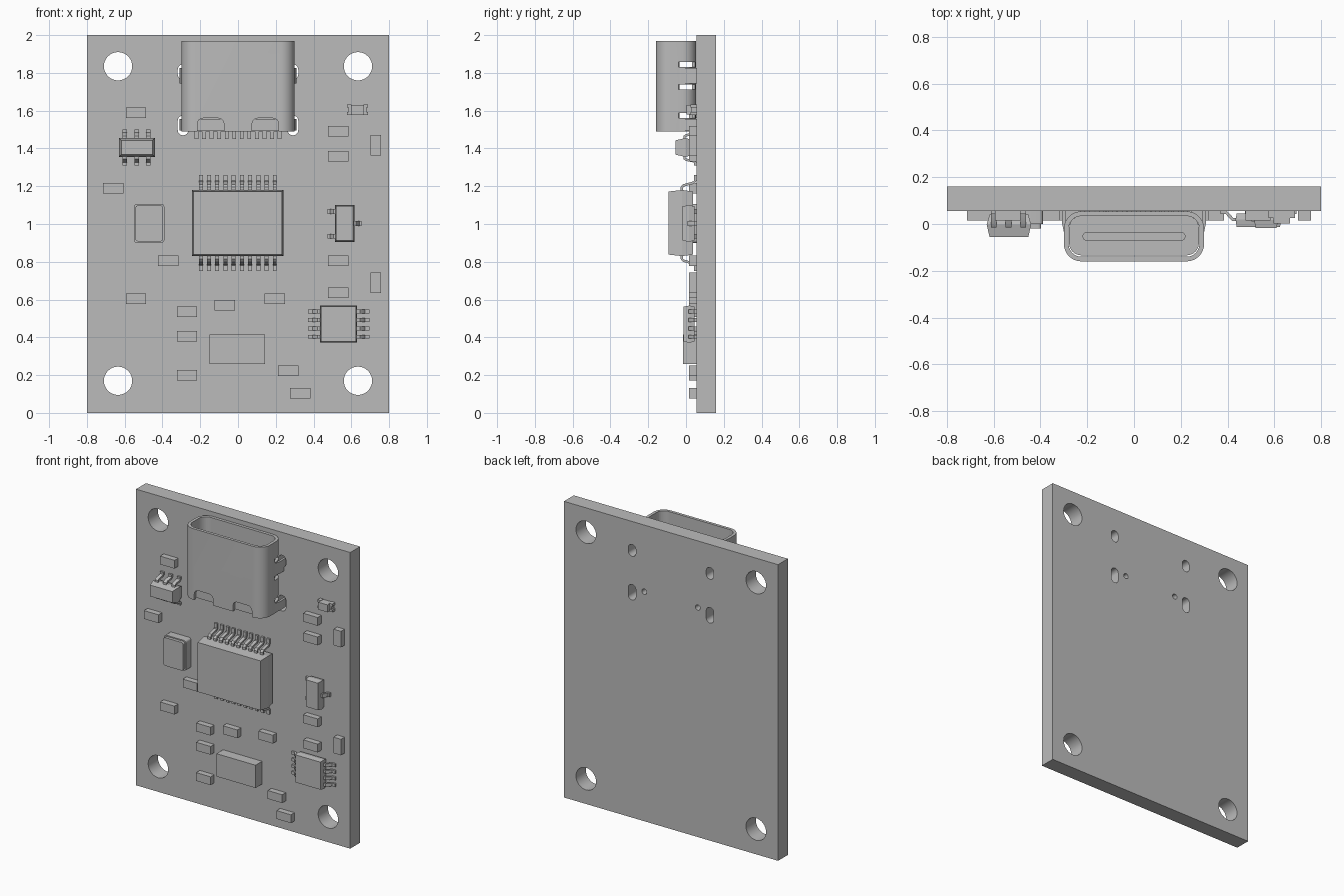
import bpy, bmesh, math
from mathutils import Vector

cube = bpy.data.objects.get("Cube")
if cube:
    bpy.data.objects.remove(cube, do_unlink=True)

grey = bpy.data.materials.new("plain grey")
grey.use_nodes = True
grey.diffuse_color = (0.5, 0.5, 0.5, 1)
grey.node_tree.nodes["Principled BSDF"].inputs["Base Color"].default_value = (0.5, 0.5, 0.5, 1)

FACE = 0.055    # front surface of the board
BACK = 0.16


def finish(name, bm, smooth=True):
    bmesh.ops.recalc_face_normals(bm, faces=bm.faces)
    mesh = bpy.data.meshes.new(name)
    bm.to_mesh(mesh)
    bm.free()
    mesh.materials.append(grey)
    ob = bpy.data.objects.new(name, mesh)
    bpy.context.collection.objects.link(ob)
    if smooth:
        smooth_object(ob)
    return ob


def smooth_object(ob):
    bpy.ops.object.select_all(action='DESELECT')
    ob.select_set(True)
    bpy.context.view_layer.objects.active = ob
    bpy.ops.object.shade_smooth_by_angle(angle=math.radians(30))


def loft(bm, rings):
    """Closed solid through matching rings of points."""
    loops = [[bm.verts.new(p) for p in ring] for ring in rings]
    n = len(loops[0])
    for a, b in zip(loops, loops[1:]):
        for i in range(n):
            j = (i + 1) % n
            bm.faces.new((a[i], a[j], b[j], b[i]))
    bm.faces.new(loops[0])
    bm.faces.new(loops[-1][::-1])


def round_rect(cx, cy, w, h, r, steps=8):
    pts = []
    for k, (sx, sy) in enumerate(((1, 1), (-1, 1), (-1, -1), (1, -1))):
        for s in range(steps + 1):
            a = math.pi / 2 * (k + s / steps)
            pts.append((cx + sx * (w / 2 - r) + r * math.cos(a),
                        cy + sy * (h / 2 - r) + r * math.sin(a)))
    return pts


def along_y(pts, y):
    return [(u, y, v) for u, v in pts]


def along_z(pts, z):
    return [(u, v, z) for u, v in pts]


def box(bm, x0, x1, y0, y1, z0, z1):
    rect = ((x0, z0), (x1, z0), (x1, z1), (x0, z1))
    loft(bm, [along_y(rect, y0), along_y(rect, y1)])


def cut(ob, bm):
    cutter = finish("cutter", bm, False)
    cutter.hide_render = True
    mod = ob.modifiers.new("cut", 'BOOLEAN')
    mod.operation, mod.solver, mod.object = 'DIFFERENCE', 'EXACT', cutter
    bpy.context.view_layer.objects.active = ob
    bpy.ops.object.modifier_apply(modifier=mod.name)
    bpy.data.objects.remove(cutter, do_unlink=True)
    smooth_object(ob)


def chip(name, cx, cz, w, h, front, back, draft):
    """Moulded body: widest in the middle, drafted to the front and back."""
    bm = bmesh.new()
    mid = front + 0.55 * (back - front)
    rings = []
    for y, d in ((front, draft), (mid, 0), (back, draft)):
        x, z = w / 2 - d, h / 2 - d
        rings.append([(cx - x, y, cz - z), (cx + x, y, cz - z),
                      (cx + x, y, cz + z), (cx - x, y, cz + z)])
    loft(bm, rings)
    return finish(name, bm, False)


def leads(name, starts, out, length, top, width, thick=0.013):
    """Bent leads from each start point, running outward and down to the board."""
    bm = bmesh.new()
    out = Vector(out)
    side = Vector((out.z, 0, -out.x)) * width / 2
    foot = FACE - thick / 2
    path = [(-0.01, top), (length * 0.2, top), (length * 0.32, top + 0.008),
            (length * 0.5, foot - 0.008), (length * 0.62, foot), (length, foot)]
    path = [Vector(p) for p in path]
    for x, z in starts:
        rings = []
        for i, p in enumerate(path):
            t = (path[min(i + 1, len(path) - 1)] - path[max(i - 1, 0)]).normalized()
            n = Vector((-t.y, t.x)) * thick / 2
            ring = []
            for q, s in ((p + n, side), (p + n, -side), (p - n, -side), (p - n, side)):
                ring.append(Vector((x, q.y, z)) + out * q.x + s)
            rings.append(ring)
        loft(bm, rings)
    return finish(name, bm)


# Board with mounting holes, connector slots and locating holes
bm = bmesh.new()
box(bm, -0.8, 0.8, FACE, BACK, 0, 2)
board = finish("circuit_board", bm, False)
bm = bmesh.new()
for s in (-1, 1):
    openings = [round_rect(s * 0.635, z, 0.15, 0.15, 0.0749) for z in (0.17, 1.835)]
    openings += [round_rect(s * 0.291, 1.805, 0.056, 0.08, 0.0279),
                 round_rect(s * 0.291, 1.522, 0.056, 0.105, 0.0279),
                 round_rect(s * 0.2, 1.55, 0.036, 0.036, 0.0179)]
    for pts in openings:
        loft(bm, [along_y(pts, 0), along_y(pts, 0.3)])
cut(board, bm)

# Connector shell: rounded tube, side slits and lower front notches
bm = bmesh.new()
outer = round_rect(0, -0.053, 0.6, 0.214, 0.075)
loft(bm, [along_z(outer, 1.49), along_z(outer, 1.97)])
shell = finish("connector_shell", bm)
bm = bmesh.new()
inner = round_rect(0, -0.053, 0.56, 0.174, 0.055)
loft(bm, [along_z(inner, 1.4), along_z(inner, 2.1)])
cut(shell, bm)
bm = bmesh.new()
for s in (-1, 1):
    for z in (1.575, 1.725, 1.845):
        box(bm, s * 0.29 - 0.05, s * 0.29 + 0.05, -0.04, 0.048, z - 0.013, z + 0.013)
    pts = round_rect(s * 0.145, 1.5, 0.14, 0.12, 0.03)
    loft(bm, [along_y(pts, -0.2), along_y(pts, -0.1)])
cut(shell, bm)

# Connector insides: rear housing, tongue and anchor tabs
bm = bmesh.new()
core = round_rect(0, -0.05, 0.555, 0.168, 0.052)
loft(bm, [along_z(core, 1.495), along_z(core, 1.555)])
finish("connector_housing", bm)
bm = bmesh.new()
tongue = round_rect(0, -0.053, 0.44, 0.036, 0.0179)
loft(bm, [along_z(tongue, 1.55), along_z(tongue, 1.9)])
finish("connector_tongue", bm)
for s, label in ((1, "left"), (-1, "right")):
    bm = bmesh.new()
    for z0, z1 in ((1.745, 1.825), (1.495, 1.555)):
        profile = [(0.28, -0.035), (0.3, -0.035), (0.309, 0.01), (0.306, 0.075),
                   (0.292, 0.075), (0.294, 0.01)]
        loft(bm, [along_z([(s * x, y) for x, y in profile], z) for z in (z0, z1)])
    finish(label + "_anchor_tabs", bm)
bm = bmesh.new()
for i in range(12):
    x = -0.22 + 0.04 * i
    box(bm, x - 0.01, x + 0.01, 0.03, FACE, 1.45, 1.51)
finish("connector_pins", bm, False)

# Main controller with ten leads on each long edge
chip("main_chip", -0.002, 1.005, 0.485, 0.35, -0.092, 0.037, 0.008)
row = [-0.197 + 0.0435 * i for i in range(10)]
leads("main_chip_upper_leads", [(x, 1.178) for x in row], (0, 0, 1), 0.082, -0.022, 0.021)
leads("main_chip_lower_leads", [(x, 0.832) for x in row], (0, 0, -1), 0.082, -0.022, 0.021)

# Six-lead regulator
chip("regulator", -0.535, 1.405, 0.19, 0.1, -0.055, 0.04, 0.012)
row = [-0.6, -0.537, -0.474]
leads("regulator_upper_leads", [(x, 1.455) for x in row], (0, 0, 1), 0.045, -0.008, 0.024)
leads("regulator_lower_leads", [(x, 1.355) for x in row], (0, 0, -1), 0.045, -0.008, 0.024)

# Three-lead transistor
chip("transistor", 0.565, 1.003, 0.102, 0.194, -0.018, 0.045, 0.006)
leads("transistor_right_leads", [(0.515, 1.067), (0.515, 0.935)], (-1, 0, 0), 0.04, 0.015, 0.026)
leads("transistor_left_lead", [(0.615, 1.002)], (1, 0, 0), 0.04, 0.015, 0.026)

# Eight-lead memory chip
chip("memory_chip", 0.532, 0.47, 0.195, 0.196, -0.013, 0.045, 0.005)
row = [0.403 + 0.0445 * i for i in range(4)]
leads("memory_right_leads", [(0.435, z) for z in row], (-1, 0, 0), 0.065, 0.02, 0.02)
leads("memory_left_leads", [(0.63, z) for z in row], (1, 0, 0), 0.065, 0.02, 0.02)

# Oscillator: base and inset lid
bm = bmesh.new()
for w, h, y0, y1 in ((0.16, 0.205, 0.0, FACE), (0.146, 0.19, -0.02, 0.01)):
    pts = round_rect(-0.47, 1.003, w, h, 0.014, 4)
    loft(bm, [along_y(pts, y0), along_y(pts, y1)])
finish("oscillator", bm)

# Large rectangular part near the bottom
bm = bmesh.new()
box(bm, -0.15, 0.142, -0.015, FACE, 0.26, 0.414)
finish("large_capacitor", bm, False)

# Small indicator lamp: lens, body and corner terminals
bm = bmesh.new()
box(bm, 0.597, 0.667, 0.003, FACE, 1.58, 1.63)
box(bm, 0.585, 0.679, 0.03, FACE, 1.588, 1.622)
for x in (0.588, 0.676):
    for z in (1.585, 1.625):
        box(bm, x - 0.012, x + 0.012, 0.025, FACE, z - 0.008, z + 0.008)
finish("indicator_lamp", bm, False)

# Small resistors and capacitors
flat = [(-0.54, 1.59), (-0.66, 1.19), (-0.37, 0.805), (-0.54, 0.605), (-0.27, 0.535),
        (-0.07, 0.57), (0.195, 0.605), (-0.27, 0.405), (-0.27, 0.2), (0.265, 0.222),
        (0.33, 0.104), (0.53, 1.49), (0.53, 1.358), (0.53, 0.805), (0.53, 0.635)]
upright = [(0.73, 1.417), (0.73, 0.688)]
bm = bmesh.new()
for spots, w, h in ((flat, 0.054, 0.028), (upright, 0.028, 0.054)):
    for x, z in spots:
        box(bm, x - w, x + w, 0.016, FACE, z - h, z + h)
finish("small_passives", bm, False)
